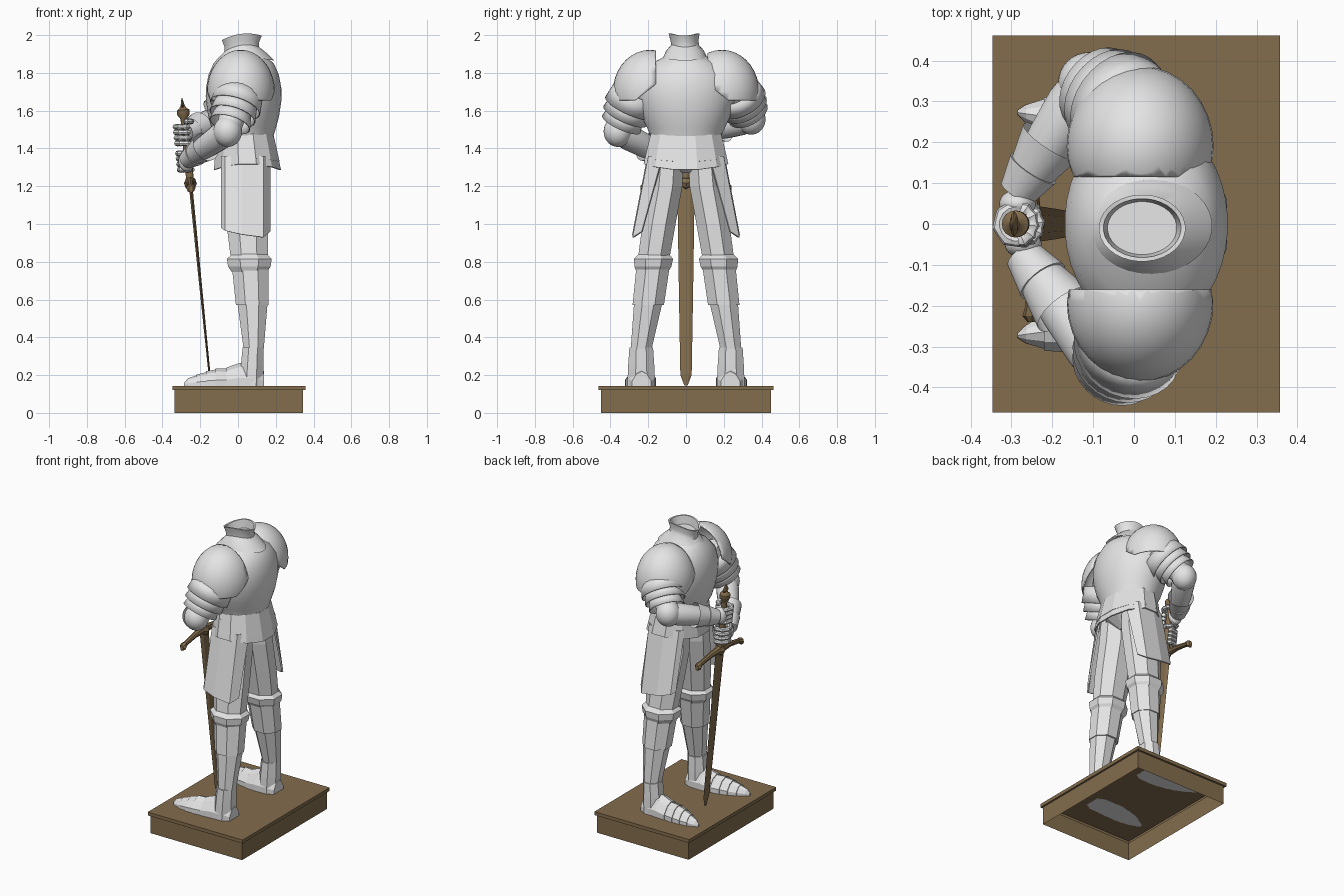
import bpy, bmesh, math
from mathutils import Vector as V

if "Cube" in bpy.data.objects:
    bpy.data.objects.remove(bpy.data.objects["Cube"])

def material(name, col):
    m = bpy.data.materials.new(name)
    m.diffuse_color = (*col, 1)
    m.use_nodes = True
    m.node_tree.nodes["Principled BSDF"].inputs["Base Color"].default_value = m.diffuse_color
    return m

STEEL = material("pale_steel", (0.78, 0.78, 0.78))
BROWN = material("bronze_brown", (0.23, 0.155, 0.075))
X, Y, Z = V((1, 0, 0)), V((0, 1, 0)), V((0, 0, 1))

def finish(name, bm, mat, smooth, thick=0):
    bmesh.ops.recalc_face_normals(bm, faces=bm.faces)
    me = bpy.data.meshes.new(name)
    bm.to_mesh(me)
    bm.free()
    ob = bpy.data.objects.new(name, me)
    bpy.context.collection.objects.link(ob)
    me.materials.append(mat)
    if smooth:
        bpy.ops.object.select_all(action='DESELECT')
        ob.select_set(True)
        bpy.context.view_layer.objects.active = ob
        bpy.ops.object.shade_smooth_by_angle(angle=math.radians(40))
    if thick:
        md = ob.modifiers.new("thickness", 'SOLIDIFY')
        md.thickness = thick
    return ob

def ring(c, u, v, ru, rv, n, phase=0.0):
    return [V(c) + u * ru * math.cos(a) + v * rv * math.sin(a)
            for a in (2 * math.pi * (i + phase) / n for i in range(n))]

def loft(name, rings, mat=STEEL, smooth=False, caps=(True, True), closed=True, thick=0):
    bm = bmesh.new()
    rows = [[bm.verts.new(p) for p in r] for r in rings]
    n = len(rows[0])
    for a, b in zip(rows, rows[1:]):
        for i in range(n if closed else n - 1):
            j = (i + 1) % n
            bm.faces.new((a[i], a[j], b[j], b[i]))
    if caps[0]:
        bm.faces.new(rows[0])
    if caps[1]:
        bm.faces.new(rows[-1])
    return finish(name, bm, mat, smooth, thick)

def stack(name, rows, n, smooth=False, caps=(True, True), s=1, saddle=0, tilt=0, thick=0):
    """Horizontal elliptical rings: (z, cx, cy, rx, ry)."""
    rings = []
    for z, cx, cy, rx, ry in rows:
        r = ring((cx, cy * s, z), X, Y, rx, ry, n, 0.5)
        for p in r:
            c, sn = (p.x - cx) / rx, (p.y - cy * s) / ry
            p.z += saddle * sn * sn + tilt * c
        rings.append(r)
    return loft(name, rings, STEEL, smooth, caps, thick=thick)

def lathe(name, a, b, prof, n=20, mat=STEEL, smooth=True, caps=(True, True), thick=0):
    """Round profile (t, r) along the line a to b."""
    a, b = V(a), V(b)
    d = (b - a).normalized()
    u = d.cross(Y if abs(d.y) < 0.8 else X).normalized()
    v = d.cross(u)
    return loft(name, [ring(a.lerp(b, t), u, v, r, r, n) for t, r in prof],
                mat, smooth, caps, thick=thick)

def ball(name, c, r, cuts=(), thick=0):
    bm = bmesh.new()
    bmesh.ops.create_uvsphere(bm, u_segments=32, v_segments=18, radius=1)
    for p in bm.verts:
        p.co = V((p.co.x * r[0], p.co.y * r[1], p.co.z * r[2])) + V(c)
    for co, no in cuts:
        bmesh.ops.bisect_plane(bm, geom=bm.verts[:] + bm.edges[:] + bm.faces[:],
                               plane_co=co, plane_no=no, clear_outer=True)
    return finish(name, bm, STEEL, True, thick)

# Plinth, open underneath
def rect(g, z):
    return [V((x, y, z)) for x, y in ((-.335 - g, -.45 - g), (.345 + g, -.45 - g),
                                      (.345 + g, .45 + g), (-.335 - g, .45 + g))]
loft("plinth", [rect(0, 0), rect(0, .12), rect(.012, .12), rect(.012, .143)], BROWN, caps=(False, True))

# Breastplate and backplate
stack("cuirass", [(1.45, .035, 0, .15, .185), (1.47, .035, 0, .155, .19), (1.51, .03, 0, .172, .207),
                  (1.57, .03, 0, .188, .235), (1.65, .03, 0, .2, .258), (1.72, .03, 0, .2, .262),
                  (1.79, .03, 0, .187, .245), (1.85, .03, 0, .16, .185), (1.885, .025, 0, .125, .115),
                  (1.91, .02, 0, .09, .075)], 40, True)
# Neck guard, hollow at the top
stack("gorget", [(1.853, .03, -.005, .162, .12), (1.895, .025, -.005, .125, .1), (1.925, .02, -.005, .092, .074),
                 (1.95, .02, -.008, .092, .074), (1.985, .02, -.01, .106, .082), (1.985, .02, -.01, .095, .072),
                 (1.93, .02, -.01, .085, .065)], 32, True, (False, True), saddle=.022, tilt=.012)
# Waist skirt
stack("fauld_upper", [(1.465, .038, 0, .157, .192), (1.33, .048, 0, .178, .225)], 12,
      caps=(False, False), saddle=.02, thick=.008)
stack("fauld_lower", [(1.40, .042, 0, .165, .205), (1.285, .05, 0, .184, .232)], 12,
      caps=(False, False), saddle=.035, thick=.008)
stack("pelvis", [(1.42, .04, 0, .15, .18), (1.33, .04, 0, .14, .16), (1.27, .04, 0, .06, .05)], 12)

# Legs
for s, side in ((-1, "left"), (1, "right")):
    stack(side + "_thigh", [(1.37, .04, .095, .12, .09), (1.2, .04, .107, .128, .095),
                            (1.0, .05, .143, .12, .095), (.81, .06, .172, .105, .09)], 8, s=s)
    stack(side + "_knee", [(.84, .06, .17, .1, .088), (.815, .06, .172, .128, .112), (.775, .06, .175, .122, .106),
                           (.745, .06, .178, .1, .09)], 8, s=s)
    stack(side + "_greave", [(.77, .065, .175, .105, .095), (.57, .075, .2, .093, .09),
                             (.57, .077, .202, .085, .08), (.34, .083, .237, .058, .06)], 8, s=s)
    stack(side + "_ankle", [(.345, .08, .237, .06, .068), (.25, .075, .237, .065, .075),
                            (.143, .07, .237, .068, .08)], 8, s=s)
    # Pointed shoe with overlapping toe lames: (x, y, half width, top z)
    foot = [(.137, .235, .05, .22), (.09, .236, .073, .26), (.01, .237, .077, .265), (-.06, .242, .077, .24),
            (-.06, .242, .073, .234), (-.12, .25, .073, .235), (-.12, .25, .068, .229), (-.17, .256, .063, .221),
            (-.17, .256, .058, .215), (-.22, .264, .046, .203), (-.22, .264, .042, .198),
            (-.265, .27, .022, .183), (-.285, .273, .006, .16)]
    loft(side + "_shoe", [[V((x, s * (y + w * a), .142 + (h - .142) * b)) for a, b in
                           ((-1, 0), (-1, .35), (-.55, .82), (0, 1), (.55, .82), (1, .35), (1, 0))]
                          for x, y, w, h in foot])
    # Hip plate folded in three facets: (x, top y, bottom y, bottom z)
    cols = [(-.09, .14, .235, .98), (-.07, .175, .265, .965), (.02, .205, .285, .945),
            (.135, .2, .283, .93), (.172, .125, .235, .96)]
    loft(side + "_tasset", [[V((x, s * a, 1.36)), V((x, s * b, z))] for x, a, b, z in cols],
         caps=(False, False), closed=False, thick=.01)

# Sword leaning back along a sloped axis
def sx(z):
    return -.145 - .1 * (z - .145)
def on(z):
    return V((sx(z), 0, z))
P = V((1, 0, .1)).normalized()
loft("blade", [ring(on(z), Y, P, w, t, 6) for z, w, t in
               ((.144, .008, .003), (.2, .03, .006), (.6, .037, .008), (1.2, .046, .011))], BROWN)
lathe("grip", on(1.2), on(1.58), [(0, .02), (.5, .021), (1, .016)], 12, BROWN)
lathe("pommel", on(1.54), on(1.625), [(0, .018), (.25, .02), (.45, .033), (.75, .033), (.85, .02), (1, .012)], 16, BROWN)
loft("finial", [ring(on(z), Y, P, w, t, 8) for z, w, t in
                ((1.61, .012, .008), (1.63, .032, .01), (1.645, .022, .007), (1.668, .003, .002))], BROWN)
loft("crossguard", [ring(on(z) + Y * y, X, Z, r, r * h, 8) for y, z, r, h in
                    ((-.24, 1.185, .012, 1.6), (-.225, 1.19, .024, 1), (-.2, 1.2, .015, 1), (-.1, 1.218, .018, 1),
                     (-.03, 1.222, .024, 1), (0, 1.215, .034, 1.1), (.03, 1.222, .024, 1), (.1, 1.218, .018, 1),
                     (.2, 1.2, .015, 1), (.225, 1.19, .024, 1), (.24, 1.185, .012, 1.6))], BROWN)

# Arms: side sign, inner pauldron edge, elbow, hand height
for s, side, edge, elbow, hz in ((-1, "left", .16, (-.055, -.36, 1.49), 1.335),
                                 (1, "right", .115, (-.11, .345, 1.555), 1.475)):
    E = V(elbow)
    S = V((.02, s * .25, 1.73))
    ball(side + "_pauldron", (.015, s * .19, 1.70), (.18, .197, .222),
         [((0, s * edge, 0), (0, -s, 0)), ((0, 0, 1.655), (0, 0, -1)),
          ((0, s * (edge + .12), 1.645), (0, -s * .62, -.78))], .008)
    # Overlapping upper arm lames
    for i, (t0, t1, r0, r1) in enumerate(((.1, .47, .125, .138), (.35, .66, .112, .126), (.55, .84, .095, .112))):
        lathe(f"{side}_arm_lame_{i + 1}", S, E, [(t0, r0), (t1, r1)], 28, caps=(False, False), thick=.006)
    lathe(side + "_upper_arm", S, E, [(0, .08), (1, .065)])
    ball(side + "_elbow", E, (.076, .076, .082))
    # Forearm and gauntlet cuff, flared towards the elbow
    C = on(hz) + V((-.012, 0, 0))
    W = C + V((0, s * .07, 0))
    lathe(side + "_forearm", E, W, [(0, .062), (.2, .07), (.5, .063), (.95, .042)])
    lathe(side + "_cuff", E, W, [(.52, .08), (.76, .06), (.76, .066), (.98, .046)], caps=(False, True))
    ball(side + "_hand", C + V((.005, s * .05, 0)), (.045, .034, .056))
    # Fingers wrapped around the grip
    for k in range(5):
        h = -.048 + .029 * k
        thumb = k == 4
        base = on(hz + h) + V((-.006, 0, 0))
        rings = []
        for i in range(11):
            a = math.radians(70 + i * (-15 if thumb else 24))
            d = V((math.cos(a), s * math.sin(a), 0))
            r = (.013, .018)[i % 2]
            rings.append(ring(base + d * .042, d, Z, r, r * .9, 8))
        loft(f"{side}_{'thumb' if thumb else 'finger_' + str(k + 1)}", rings, smooth=True)
